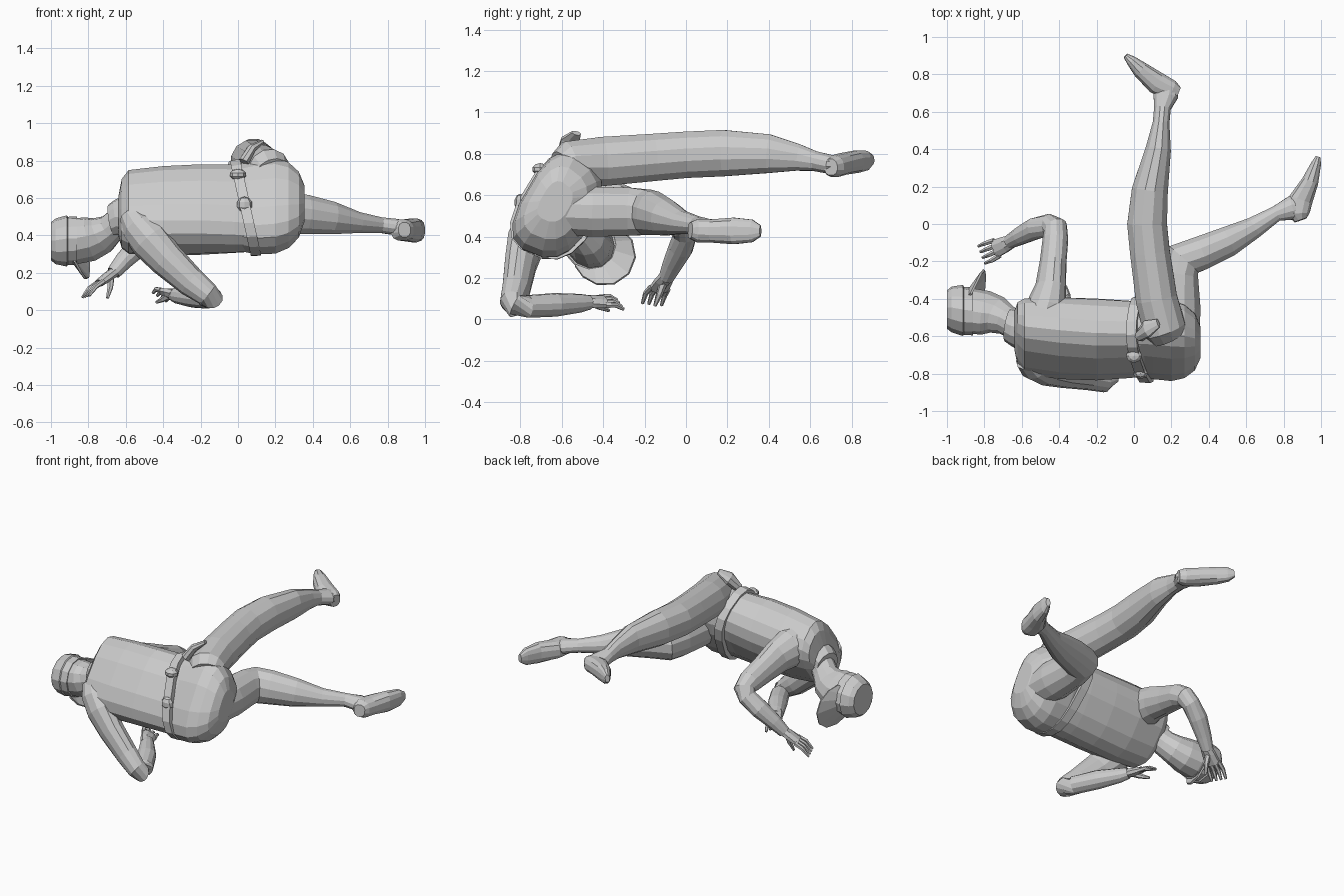
import bpy, bmesh, math
from mathutils import Vector as V


def finish(name, bm):
    bmesh.ops.recalc_face_normals(bm, faces=bm.faces)
    me = bpy.data.meshes.new(name)
    bm.to_mesh(me)
    bm.free()
    ob = bpy.data.objects.new(name, me)
    bpy.context.collection.objects.link(ob)
    return ob


def tube(name, stations, ref, ref_end=None, n=12, p=2.0, axis=None, taper=0):
    """Loft rings (x, y, z, half size along ref, half size across) along a path.
    A given axis fixes the ring direction; taper widens the ring on one side."""
    bm = bmesh.new()
    pts = [V(s[:3]) for s in stations]
    r0, r1 = V(ref), V(ref_end or ref)
    rings, last = [], len(pts) - 1
    for i, s in enumerate(stations):
        t = V()
        if i > 0:
            t += (pts[i] - pts[i - 1]).normalized()
        if i < last:
            t += (pts[i + 1] - pts[i]).normalized()
        t = V(axis).normalized() if axis else t.normalized()
        r = r0.lerp(r1, i / last)
        a = (r - t * r.dot(t)).normalized()
        b = t.cross(a)
        ring = []
        for k in range(n):
            w = 2 * math.pi * (k + 0.5) / n
            c, d = math.cos(w), math.sin(w)
            c = math.copysign(abs(c) ** (2 / p), c)
            d = math.copysign(abs(d) ** (2 / p), d)
            c *= 1 + taper * d
            ring.append(bm.verts.new(pts[i] + a * c * s[3] + b * d * s[4]))
        rings.append(ring)
    for q, r in zip(rings, rings[1:]):
        for k in range(n):
            m = (k + 1) % n
            bm.faces.new((q[k], q[m], r[m], r[k]))
    bm.faces.new(rings[0])
    bm.faces.new(rings[-1])
    return finish(name, bm)


def pod(name, loc, size):
    bm = bmesh.new()
    bmesh.ops.create_uvsphere(bm, u_segments=8, v_segments=5, radius=1)
    for v in bm.verts:
        v.co = V(c * s for c, s in zip(v.co, size)) + V(loc)
    return finish(name, bm)


def hand(name, wrist, fwd, side, down, thumb, g):
    """Palm, four slightly bent fingers and a thumb, scaled by g."""
    w, f = V(wrist), V(fwd).normalized() * g
    s = V(side)
    s = (s - f * s.dot(f) / g / g).normalized() * g
    d = V(down).normalized() * g
    tube(name + "_palm", [(*(w - f * .02), .034, .03), (*(w + f * .03), .046, .028),
                          (*(w + f * .085), .052, .022)], s, n=8)
    for i in range(4):
        o = s * (i - 1.5) * .022
        k = w + f * .075 + o
        m = k + f * .045 + o * .15 - d * .002
        e = m + f * .035 + d * .018
        tube(f"{name}_finger_{i + 1}", [(*k, .015, .015), (*m, .013, .013), (*e, .008, .008)], s, n=6)
    th = V(thumb).normalized() * g
    tube(name + "_thumb", [(*(w + f * .02), .022, .022), (*(w + f * .03 + th * .05), .016, .016),
                           (*(w + f * .05 + th * .085), .008, .008)], s, n=6)


U, UC, UH = (0, .75, .66), (0, .66, .75), (0, .5, .86)   # side-to-side directions: head, chest, hips
X = (1, 0, 0)

# torso, turning slightly from chest to hips
tube("jacket", [(-.64, -.565, .5, .1, .09), (-.622, -.585, .51, .2, .125), (-.585, -.597, .518, .235, .16),
                (-.4, -.605, .522, .246, .18), (-.2, -.612, .53, .246, .182), (-.02, -.612, .535, .245, .168),
                (.06, -.612, .538, .245, .16)], UC, UH, n=16, p=2.6, axis=X, taper=.07)
tube("hips", [(.02, -.61, .54, .245, .155), (.1, -.61, .54, .262, .168), (.2, -.615, .545, .262, .175),
              (.27, -.62, .55, .235, .16), (.325, -.625, .555, .18, .125), (.355, -.63, .565, .1, .07)],
     UH, n=16, p=2.7, axis=X, taper=.1)

# belt with pouches
tube("belt", [(.015, -.612, .534, .265, .19), (.07, -.612, .54, .27, .192)], UH, n=16, p=2.65,
     axis=(1, 0, .22), taper=.08)
pod("pouch_upper", (0, -.705, .725), (.045, .04, .03))
pod("pouch_back", (.035, -.8, .565), (.042, .03, .042))
tube("holster_flap", [(.03, -.6, .79, .03, .03), (.07, -.56, .86, .05, .025), (.13, -.53, .9, .025, .012)],
     (0, 1, 0), n=8)

# raised leg
tube("upper_leg", [(.185, -.605, .735, .1, .08), (.165, -.565, .752, .118, .112), (.12, -.4, .763, .115, .123),
                   (.085, -.15, .783, .11, .118), (.07, 0, .795, .11, .116), (.085, .18, .803, .1, .116),
                   (.13, .4, .8, .07, .097), (.145, .54, .782, .046, .067), (.152, .62, .765, .046, .05),
                   (.17, .69, .75, .07, .048), (.175, .73, .745, .06, .045)], X)
tube("upper_foot", [(.235, .7, .735, .04, .035), (.2, .715, .738, .053, .055), (.12, .755, .75, .053, .062),
                    (.035, .825, .762, .055, .046), (-.015, .873, .768, .048, .029),
                    (-.045, .9, .772, .024, .014)], (0, 0, 1), p=2.4)

# lower leg, bent at the knee
tube("lower_leg", [(.23, -.69, .53, .1, .09), (.235, -.62, .525, .12, .118), (.24, -.45, .52, .125, .12),
                   (.245, -.27, .52, .12, .102), (.265, -.19, .517, .113, .108), (.36, -.155, .512, .108, .094),
                   (.5, -.095, .492, .09, .084), (.64, -.02, .468, .058, .06), (.76, .055, .455, .043, .043),
                   (.84, .085, .445, .045, .065), (.885, .09, .435, .045, .06)], (0, 0, 1))
tube("lower_foot", [(.89, .02, .43, .04, .035), (.878, .055, .428, .058, .063), (.892, .13, .427, .058, .066),
                    (.943, .23, .427, .066, .046), (.973, .32, .427, .056, .028),
                    (.985, .36, .427, .028, .014)], (0, 0, 1), p=2.4)

# supporting arm under the body
tube("under_arm", [(-.56, -.7, .5, .09, .07), (-.525, -.74, .44, .1, .1), (-.47, -.775, .37, .09, .11),
                   (-.38, -.8, .27, .075, .098), (-.25, -.82, .15, .067, .082), (-.165, -.84, .085, .06, .066),
                   (-.14, -.825, .062, .058, .06), (-.165, -.765, .062, .058, .055), (-.24, -.63, .07, .06, .057),
                   (-.32, -.51, .078, .045, .045), (-.345, -.465, .082, .035, .035)], (.2, 1, .3))
hand("under_hand", (-.345, -.48, .085), (-.42, .9, .02), (-.8, -.3, .5), (0, .1, -1), (-.6, .5, -.4), 1.15)

# reaching arm
tube("reaching_arm", [(-.49, -.52, .585, .13, .13), (-.465, -.43, .58, .105, .12), (-.445, -.33, .555, .08, .105),
                      (-.432, -.2, .515, .07, .087), (-.42, -.08, .48, .068, .075), (-.42, -.02, .45, .066, .065),
                      (-.455, -.005, .41, .055, .06), (-.53, -.025, .345, .06, .06),
                      (-.61, -.065, .265, .049, .049), (-.665, -.095, .2, .038, .038)], (-1, .2, .3))
hand("reaching_hand", (-.66, -.095, .205), (-.79, -.36, -.58), (.35, -.9, .1), (-.1, 0, -1), (.1, -.3, -.95), 1.3)

# collar, neck and head
tube("collar", [(-.6, -.565, .5, .115, .105), (-.64, -.555, .495, .1, .095), (-.675, -.54, .48, .092, .085)],
     U, axis=(1, -.2, .2))
tube("neck_and_head", [(-.63, -.545, .48, .08, .075), (-.68, -.515, .435, .082, .08), (-.73, -.487, .4, .093, .108),
                       (-.79, -.475, .38, .108, .128), (-.86, -.467, .37, .115, .13),
                       (-.92, -.465, .37, .115, .125)], U)

# cap: band, crown and visor
tube("cap_crown", [(-.86, -.467, .372, .125, .133), (-.91, -.464, .37, .125, .133), (-.915, -.462, .37, .133, .141),
                   (-.975, -.457, .368, .125, .12), (-1, -.457, .368, .105, .1)], U, axis=X)
bm = bmesh.new()
fwd, side, prev = V((0, .78, -.62)), V((0, .62, .78)), None
for i in range(9):
    t = math.radians(-84 + 21 * i)
    c = math.cos(t)
    d = fwd * c + side * math.sin(t)
    base = V((-.885, -.465, .37))
    row = [bm.verts.new(base + d * .12), bm.verts.new(base + d * (.13 + .115 * c ** 1.3) + V((.085 * c, 0, 0)))]
    if prev:
        bm.faces.new((prev[0], row[0], row[1], prev[1]))
    prev = row
visor = finish("cap_visor", bm)
visor.modifiers.new("thickness", 'SOLIDIFY').thickness = .012
